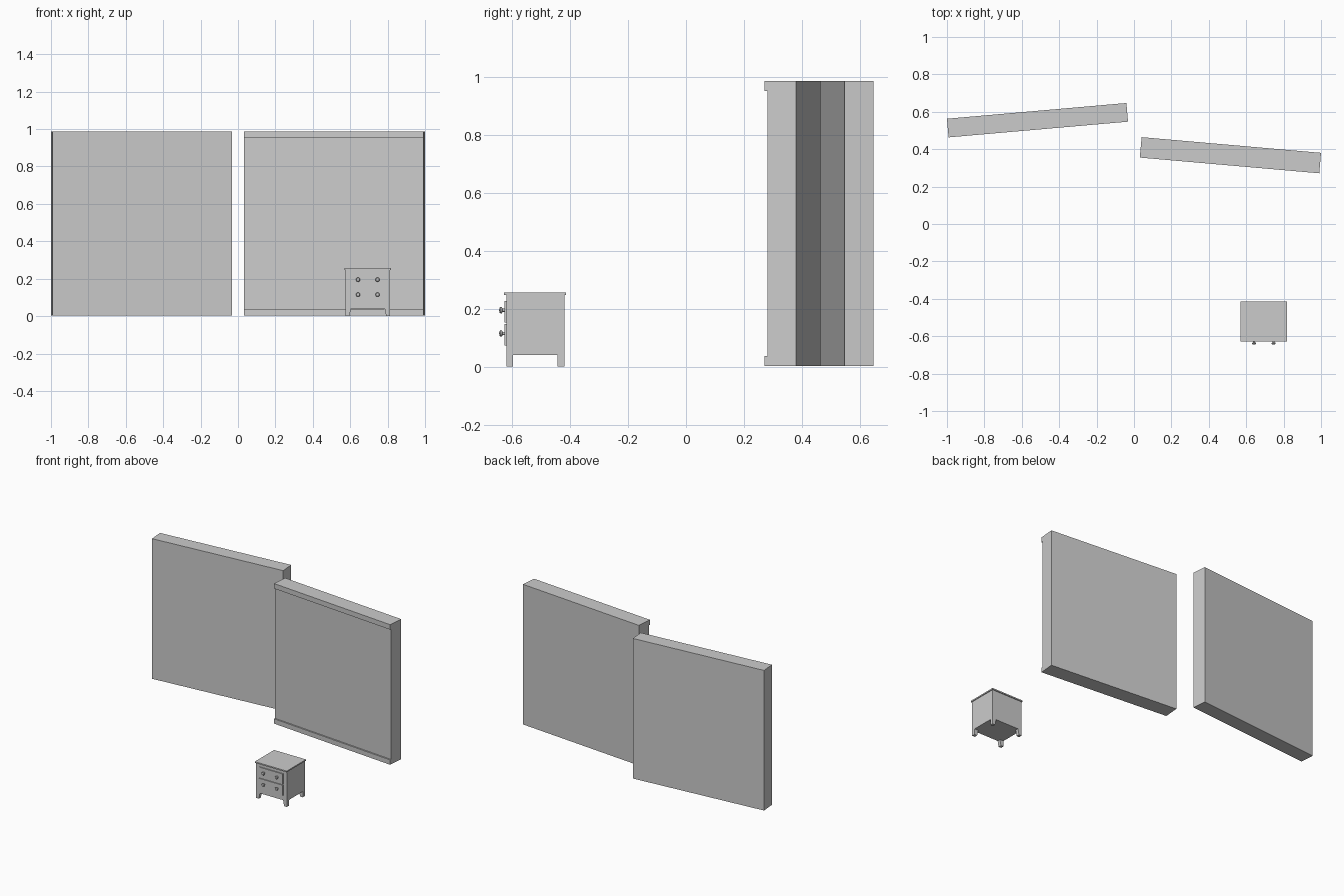
import bpy, bmesh, math
from mathutils import Matrix, Vector

if "Cube" in bpy.data.objects:
    bpy.data.objects.remove(bpy.data.objects["Cube"])


def finish(name, bm, matrix=Matrix.Identity(4)):
    bmesh.ops.recalc_face_normals(bm, faces=bm.faces[:])
    me = bpy.data.meshes.new(name)
    bm.to_mesh(me)
    bm.free()
    ob = bpy.data.objects.new(name, me)
    ob.matrix_world = matrix
    bpy.context.collection.objects.link(ob)
    return ob


def extrude(name, profile, direction, matrix=Matrix.Identity(4)):
    """Solid made by sweeping a closed flat profile along a vector."""
    bm = bmesh.new()
    face = bm.faces.new([bm.verts.new(p) for p in profile])
    out = bmesh.ops.extrude_face_region(bm, geom=[face], use_keep_orig=True)
    verts = [g for g in out["geom"] if isinstance(g, bmesh.types.BMVert)]
    bmesh.ops.translate(bm, verts=verts, vec=Vector(direction))
    return finish(name, bm, matrix)


def box(name, lo, hi, matrix=Matrix.Identity(4)):
    x0, y0, z0 = lo
    x1, y1, z1 = hi
    return extrude(name, [(x0, y0, z0), (x1, y0, z0), (x1, y1, z0), (x0, y1, z0)],
                   (0, 0, z1 - z0), matrix)


def placed(x, y, degrees):
    return Matrix.Translation((x, y, 0)) @ Matrix.Rotation(math.radians(degrees), 4, 'Z')


# Left wall: plain slab, turned slightly
HALF, Z0, Z1 = 0.4815, 0.003, 0.986
box("left_wall", (-HALF, -0.05, Z0), (HALF, 0.05, Z1), placed(-0.516, 0.555, 5))

# Right wall: slab with a skirting and a cornice strip, one swept profile
f, m = -0.05, -0.0595
wall_profile = [(0.05, Z0), (0.05, Z1), (m, Z1), (m, 0.951), (f, 0.951),
                (f, 0.037), (m, 0.037), (m, Z0)]
extrude("right_wall", [(-HALF, y, z) for y, z in wall_profile], (2 * HALF, 0, 0),
        placed(0.516, 0.3725, -5))

# Cabinet body and top
CX = 0.694
box("cabinet_body", (CX - 0.119, -0.62, 0.04), (CX + 0.119, -0.42, 0.248))
box("cabinet_top", (CX - 0.124, -0.628, 0.247), (CX + 0.124, -0.414, 0.256))

# Four feet, slanted on the inner side
for side, sn in ((-1, "left"), (1, "right")):
    for y, yn in ((-0.62, "front"), (-0.443, "back")):
        prof = [(0.119, 0), (0.119, 0.041), (0.090, 0.041), (0.098, 0)]
        extrude(f"{yn}_{sn}_foot", [(CX + side * x, y, z) for x, z in prof], (0, 0.023, 0))

# Two drawer fronts, each with a pair of turned knobs
knob_profile = [(0.0055, 0.0), (0.0055, 0.006), (0.0105, 0.009), (0.0115, 0.013),
                (0.0085, 0.017), (0.0, 0.0185)]
for name, z0, z1, kz in (("lower", 0.074, 0.147, 0.115), ("upper", 0.153, 0.226, 0.195)):
    box(f"{name}_drawer", (CX - 0.092, -0.6265, z0), (CX + 0.092, -0.618, z1))
    for side, sn in ((-1, "left"), (1, "right")):
        bm = bmesh.new()
        vs = [bm.verts.new((r, -d, 0)) for r, d in knob_profile]
        es = [bm.edges.new(pair) for pair in zip(vs, vs[1:])]
        bmesh.ops.spin(bm, geom=vs + es, cent=(0, 0, 0), axis=(0, 1, 0),
                       angle=math.tau, steps=16)
        bmesh.ops.remove_doubles(bm, verts=bm.verts[:], dist=1e-5)
        knob = finish(f"{name}_{sn}_knob", bm,
                      Matrix.Translation((CX + side * 0.052, -0.6265, kz)))
        bpy.ops.object.select_all(action='DESELECT')
        knob.select_set(True)
        bpy.context.view_layer.objects.active = knob
        bpy.ops.object.shade_smooth_by_angle(angle=math.radians(40))
